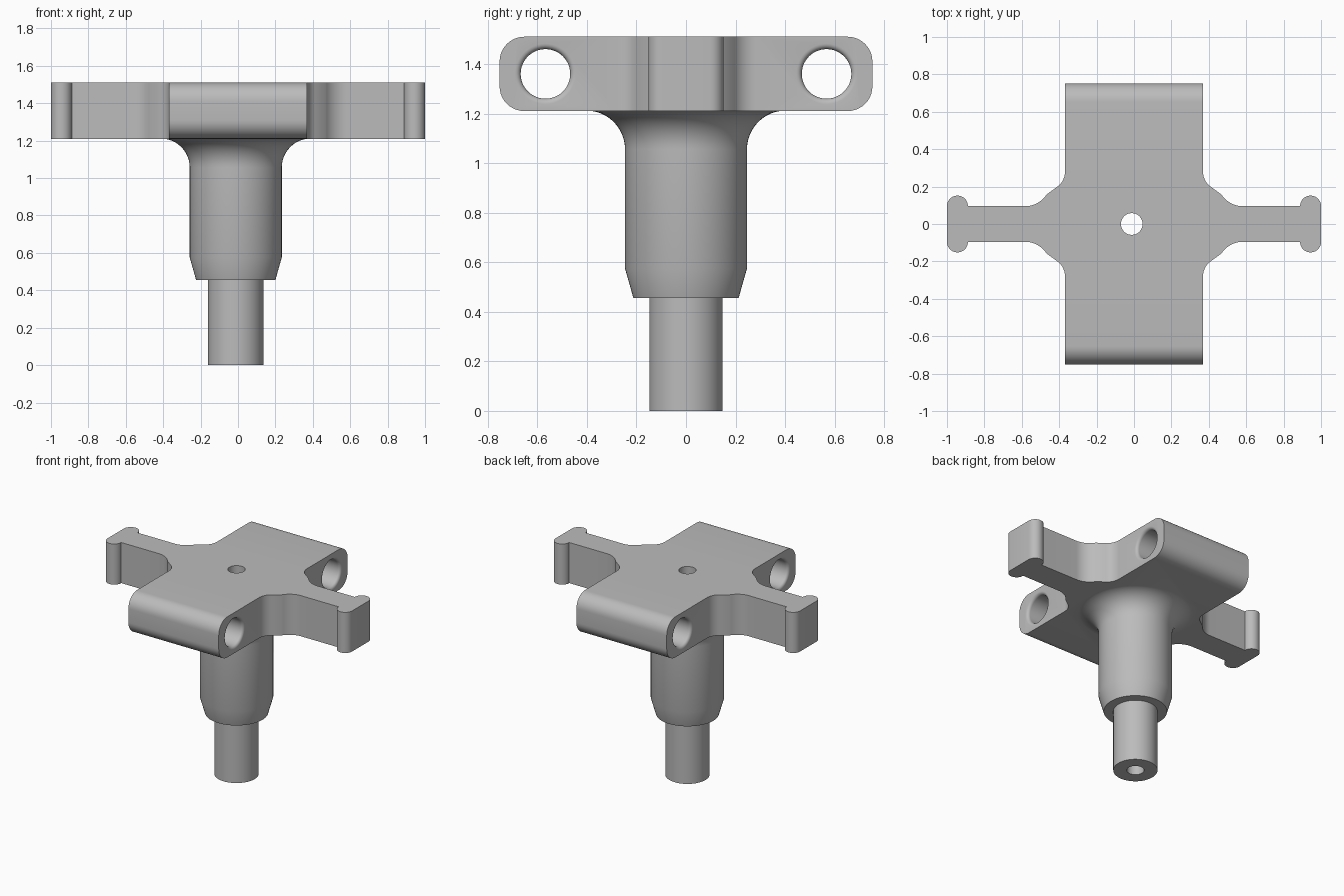
import bpy, bmesh, math
from mathutils import Matrix, Vector

if "Cube" in bpy.data.objects:
    bpy.data.objects.remove(bpy.data.objects["Cube"])

STEM_X = -0.012          # stem axis sits slightly off centre
Z0, Z1 = 1.21, 1.51      # head underside and top

grey = bpy.data.materials.new("mid_grey")
grey.diffuse_color = (0.5, 0.5, 0.5, 1)
grey.use_nodes = True
grey.node_tree.nodes["Principled BSDF"].inputs["Base Color"].default_value = grey.diffuse_color


def arc(cx, cy, r, a0, a1, n=10):
    return [(cx + r * math.cos(math.radians(a0 + (a1 - a0) * i / n)),
             cy + r * math.sin(math.radians(a0 + (a1 - a0) * i / n)))
            for i in range(n + 1)]


def make_object(name, bm):
    bmesh.ops.remove_doubles(bm, verts=bm.verts, dist=1e-5)
    bmesh.ops.recalc_face_normals(bm, faces=bm.faces)
    mesh = bpy.data.meshes.new(name)
    bm.to_mesh(mesh)
    bm.free()
    mesh.materials.append(grey)
    ob = bpy.data.objects.new(name, mesh)
    bpy.context.collection.objects.link(ob)
    return ob


def prism(name, points, offset):
    """Extrude a closed outline of 3D points by an offset vector."""
    bm = bmesh.new()
    face = bm.faces.new([bm.verts.new(p) for p in points])
    ext = bmesh.ops.extrude_face_region(bm, geom=[face], use_keep_orig=True)
    verts = [g for g in ext["geom"] if isinstance(g, bmesh.types.BMVert)]
    bmesh.ops.translate(bm, verts=verts, vec=offset)
    return make_object(name, bm)


def lathe(name, profile, matrix, segs=64):
    """Spin (radius, height) points about z; both ends are capped."""
    bm = bmesh.new()
    rings = [[bm.verts.new((r * math.cos(2 * math.pi * i / segs),
                            r * math.sin(2 * math.pi * i / segs), z))
              for i in range(segs)] for r, z in profile]
    for a, b in zip(rings, rings[1:]):
        for i in range(segs):
            j = (i + 1) % segs
            bm.faces.new((a[i], a[j], b[j], b[i]))
    bm.faces.new(rings[0])
    bm.faces.new(rings[-1])
    bm.transform(matrix)
    return make_object(name, bm)


def boolean(target, tool, operation):
    mod = target.modifiers.new(operation.lower(), 'BOOLEAN')
    mod.operation, mod.object, mod.solver = operation, tool, 'EXACT'
    bpy.context.view_layer.update()
    deps = bpy.context.evaluated_depsgraph_get()
    mesh = bpy.data.meshes.new_from_object(target.evaluated_get(deps))
    target.modifiers.clear()
    target.data = mesh
    bpy.data.objects.remove(tool)


# Head plan: one quarter, mirrored to all four
quarter = [(0.369, 0.76)]
quarter += arc(0.469, 0.28, 0.1, 180, 237)          # notch next to the block
quarter += arc(0.583, 0.233, 0.138, 213, 270)       # sweep into the arm
quarter += [(0.889, 0.095)]
quarter += arc(0.944, 0.096, 0.056, 180, 0, 14)     # rounded end lip
half = quarter + [(x, -y) for x, y in reversed(quarter)]
plan = half + [(-x, y) for x, y in reversed(half)]
head = prism("mount_head", [(x, y, Z0) for x, y in plan], Vector((0, 0, Z1 - Z0)))

# Round the block ends with a side profile
R = 0.1
side = (arc(0.752 - R, Z1 - R, R, 90, 0) + arc(0.752 - R, Z0 + R, R, 0, -90)
        + arc(-0.752 + R, Z0 + R, R, 270, 180) + arc(-0.752 + R, Z1 - R, R, 180, 90))
boolean(head, prism("side_cutter", [(-1.2, y, z) for y, z in side],
                    Vector((2.4, 0, 0))), 'INTERSECT')

# Stem: shaft, chamfered sleeve and flare under the head
stem_profile = [(0.148, 0), (0.148, 0.455), (0.212, 0.455), (0.246, 0.575)]
stem_profile += arc(0.402, 1.056, 0.156, 180, 90, 12)
stem_profile += [(0.38, 1.24), (0.3, 1.3)]
boolean(head, lathe("stem", stem_profile, Matrix.Translation((STEM_X, 0, 0))), 'UNION')

# Vertical bore
boolean(head, lathe("bore_cutter", [(0.058, -0.1), (0.058, 1.7)],
                    Matrix.Translation((STEM_X, 0, 0))), 'DIFFERENCE')

# Cross holes with softened rims
F, W = 0.022, 0.369
rim = arc(0.1 + F, W - F, F, 180, 90, 5)
hole = [(0.1 + F, -W - 0.05)] + [(r, -h) for r, h in reversed(rim)] + rim
hole += [(0.1 + F, W + 0.05)]
for s in (-1, 1):
    m = Matrix.Translation((0, s * 0.567, 1.36)) @ Matrix.Rotation(math.pi / 2, 4, 'Y')
    boolean(head, lathe("hole_cutter", hole, m, 48), 'DIFFERENCE')

# Smooth shading with sharp corners kept
bpy.context.view_layer.objects.active = head
head.select_set(True)
bpy.ops.object.shade_smooth_by_angle(angle=math.radians(30))
